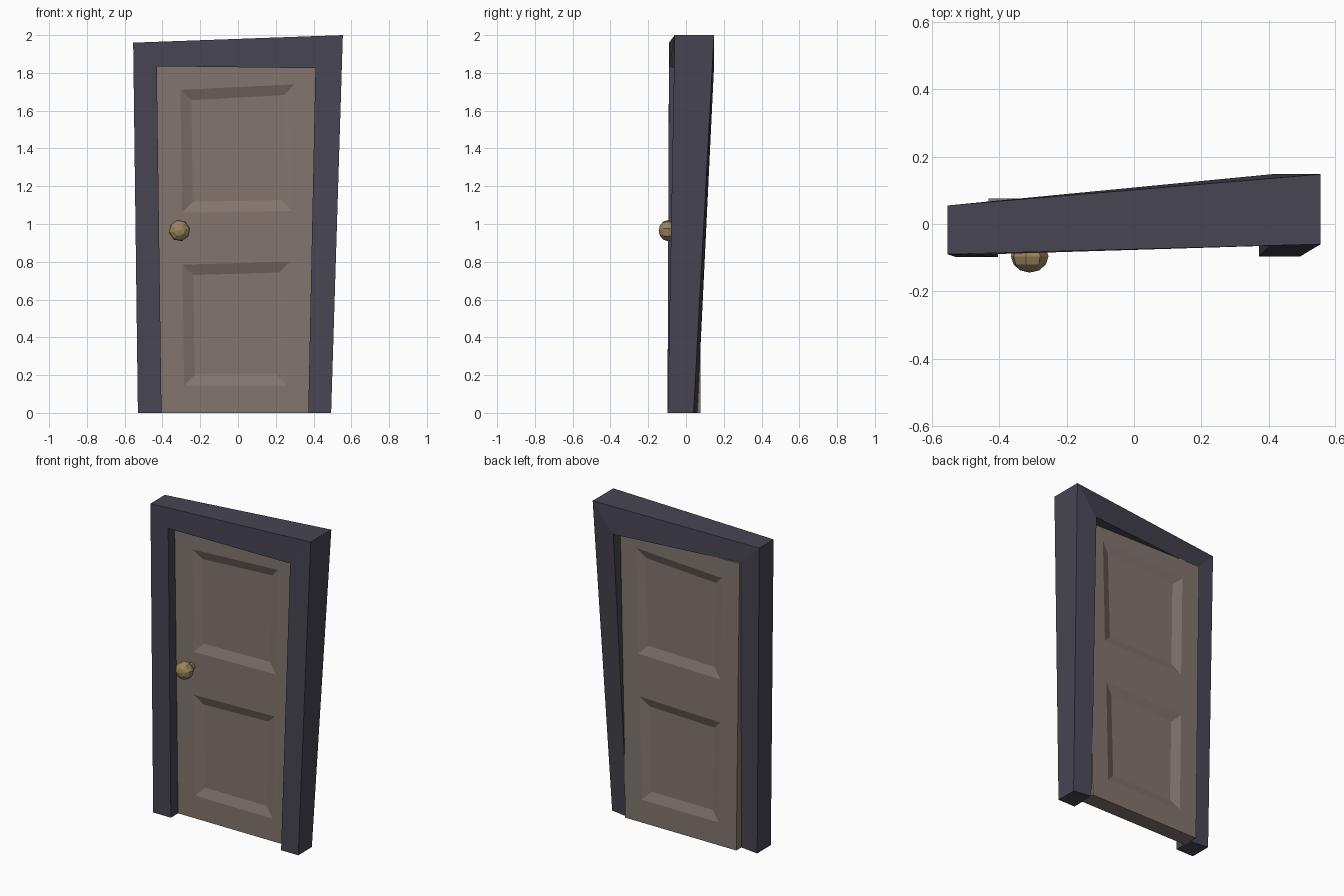
import bpy, bmesh, math
from mathutils import Matrix

if "Cube" in bpy.data.objects:
    bpy.data.objects.remove(bpy.data.objects["Cube"])


def material(name, rgb):
    m = bpy.data.materials.new(name)
    m.diffuse_color = (*rgb, 1)
    m.use_nodes = True
    m.node_tree.nodes["Principled BSDF"].inputs["Base Color"].default_value = m.diffuse_color
    return m


def finish(bm, name, mat):
    bmesh.ops.recalc_face_normals(bm, faces=bm.faces)
    me = bpy.data.meshes.new(name)
    bm.to_mesh(me)
    bm.free()
    me.materials.append(mat)
    ob = bpy.data.objects.new(name, me)
    bpy.context.collection.objects.link(ob)
    return ob


dark = material("dark_paint", (0.063, 0.06, 0.085))
wood = material("door_paint", (0.225, 0.18, 0.155))
brass = material("brass", (0.32, 0.235, 0.11))

# Crooked frame: four cross-sections swept round the opening
# (outer x, outer z, inner x, inner z, front y, outer back y, inner back y)
stations = [
    (-0.53, 0.0, -0.405, 0.0, -0.098, 0.04, 0.025),
    (-0.555, 1.96, -0.43, 1.835, -0.09, 0.055, 0.06),
    (0.555, 2.0, 0.41, 1.825, -0.06, 0.148, 0.148),
    (0.493, 0.0, 0.372, 0.0, -0.097, 0.04, 0.06),
]
bm = bmesh.new()
loops = []
for ox, oz, ix, iz, f, ob_, ib in stations:
    pts = [(ox, f, oz), (ox, ob_, oz), (ix, ib, iz), (ix, f, iz)]
    loops.append([bm.verts.new(p) for p in pts])
for a, b in zip(loops, loops[1:]):
    for i in range(4):
        j = (i + 1) % 4
        bm.faces.new((a[i], a[j], b[j], b[i]))
bm.faces.new(loops[0])
bm.faces.new(loops[-1])
finish(bm, "door_frame", dark)

# Door slab: a 4 x 6 grid on each side, panel cells inset into recesses
# (left edge, panel left x, z, panel right x, z, right edge)
rows = [
    (-0.408, -0.28, 0.0, 0.26, 0.0, 0.376),
    (-0.41, -0.285, 0.145, 0.26, 0.145, 0.379),
    (-0.418, -0.295, 0.785, 0.275, 0.80, 0.391),
    (-0.421, -0.295, 1.06, 0.285, 1.07, 0.396),
    (-0.43, -0.305, 1.71, 0.30, 1.74, 0.411),
    (-0.432, -0.305, 1.835, 0.29, 1.83, 0.413),
]
bm = bmesh.new()
grids, panels = [], []
for y in (-0.025, 0.076):
    g = [[bm.verts.new((x, y, z)) for x, z in
          ((l, z1), (x1, z1), (x2, z2), (r, z2))]
         for l, x1, z1, x2, z2, r in rows]
    for i in range(5):
        for j in range(3):
            f = bm.faces.new((g[i][j], g[i][j + 1], g[i + 1][j + 1], g[i + 1][j]))
            if j == 1 and i in (1, 3):
                panels.append(f)
    grids.append(g)


def border(g):
    return (g[0] + [r[3] for r in g[1:]] + g[-1][2::-1]
            + [r[0] for r in g[-2:0:-1]])


a, b = border(grids[0]), border(grids[1])
for i in range(len(a)):
    j = (i + 1) % len(a)
    bm.faces.new((a[i], a[j], b[j], b[i]))
bmesh.ops.recalc_face_normals(bm, faces=bm.faces)
bmesh.ops.inset_individual(bm, faces=panels, thickness=0.08, depth=-0.022)
finish(bm, "door_panel", wood)

# Faceted knob with a short stem reaching the door face
turn = Matrix.Rotation(math.pi / 2, 4, 'X')
bm = bmesh.new()
bmesh.ops.create_uvsphere(
    bm, u_segments=8, v_segments=6, radius=0.057,
    matrix=Matrix.Translation((-0.31, -0.096, 0.965))
    @ Matrix.Diagonal((1, 0.85, 1, 1)) @ turn
    @ Matrix.Rotation(math.radians(12), 4, 'Z'))
bmesh.ops.create_cone(
    bm, cap_ends=True, segments=8, radius1=0.025, radius2=0.025, depth=0.07,
    matrix=Matrix.Translation((-0.31, -0.055, 0.965)) @ turn)
finish(bm, "door_knob", brass)
